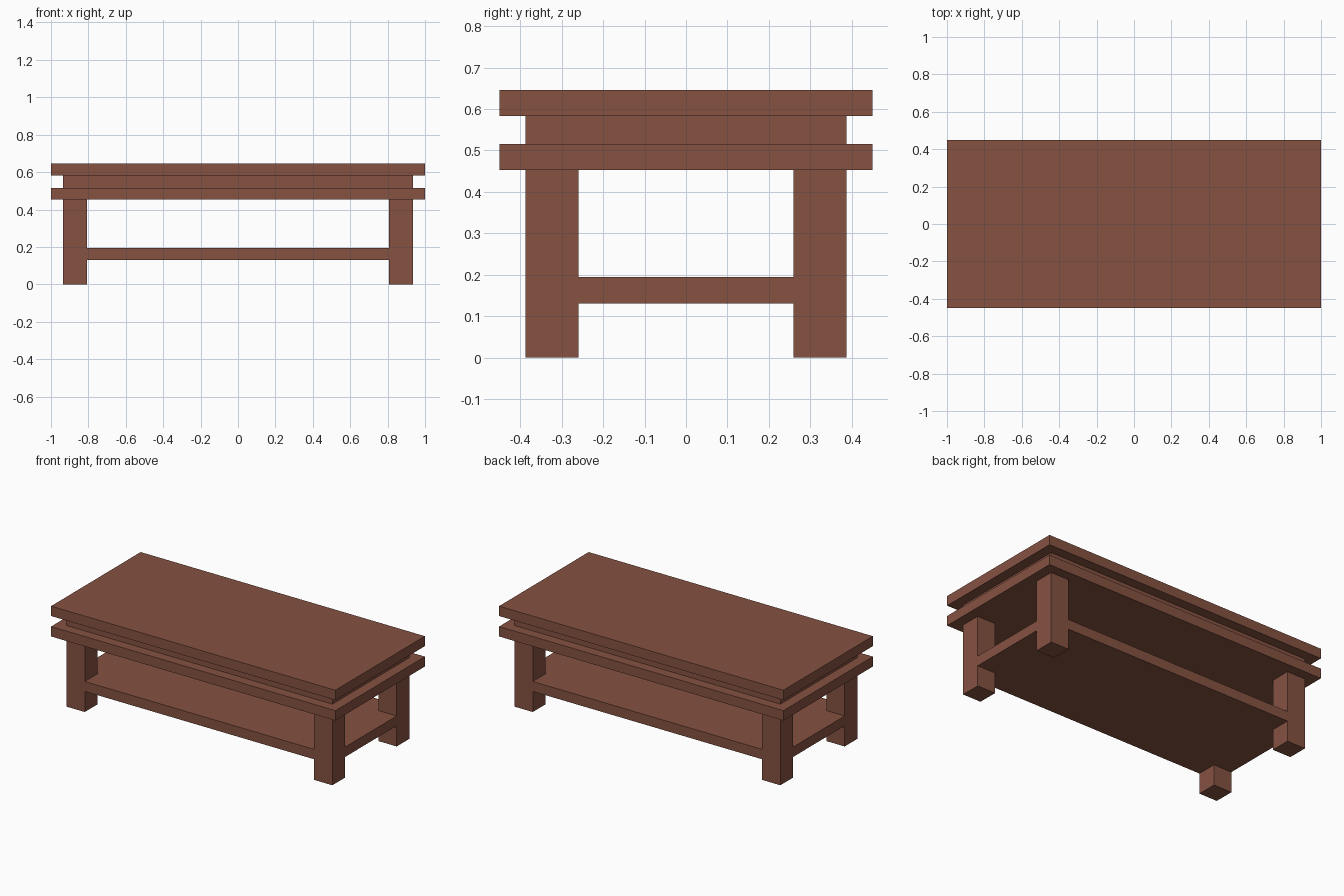
import bpy

# Remove the default object
cube = bpy.data.objects.get("Cube")
if cube:
    bpy.data.objects.remove(cube, do_unlink=True)

# Single wood colour
wood = bpy.data.materials.new("brown_wood")
wood.use_nodes = True
colour = (0.235, 0.084, 0.053, 1)
wood.diffuse_color = colour
wood.node_tree.nodes["Principled BSDF"].inputs["Base Color"].default_value = colour


def box(name, low, high):
    """Axis-aligned box between two corners."""
    centre = [(a + b) / 2 for a, b in zip(low, high)]
    bpy.ops.mesh.primitive_cube_add(size=1, location=centre)
    part = bpy.context.object
    part.name = name
    part.scale = [b - a for a, b in zip(low, high)]
    bpy.ops.object.transform_apply(location=False, rotation=False, scale=True)
    part.data.materials.append(wood)
    return part


def board(name, half_x, half_y, bottom, top):
    """Board centred on the origin in plan."""
    return box(name, (-half_x, -half_y, bottom), (half_x, half_y, top))


# Table top: two overhanging boards with a recessed core between them
TOP_X, TOP_Y = 1.0, 0.45
BASE_X, BASE_Y = 0.935, 0.387
board("table_top", TOP_X, TOP_Y, 0.583, 0.646)
board("recessed_core", BASE_X, BASE_Y, 0.516, 0.583)
board("lower_top_board", TOP_X, TOP_Y, 0.453, 0.516)

# Low shelf, flush with the outer leg faces
board("shelf", BASE_X, BASE_Y, 0.131, 0.194)

# Four square legs
LEG = 0.128
for side, sx in (("left", 1), ("right", -1)):
    for end, sy in (("front", -1), ("back", 1)):
        xs = sorted((sx * BASE_X, sx * (BASE_X - LEG)))
        ys = sorted((sy * BASE_Y, sy * (BASE_Y - LEG)))
        box(f"{end}_{side}_leg", (xs[0], ys[0], 0), (xs[1], ys[1], 0.453))
